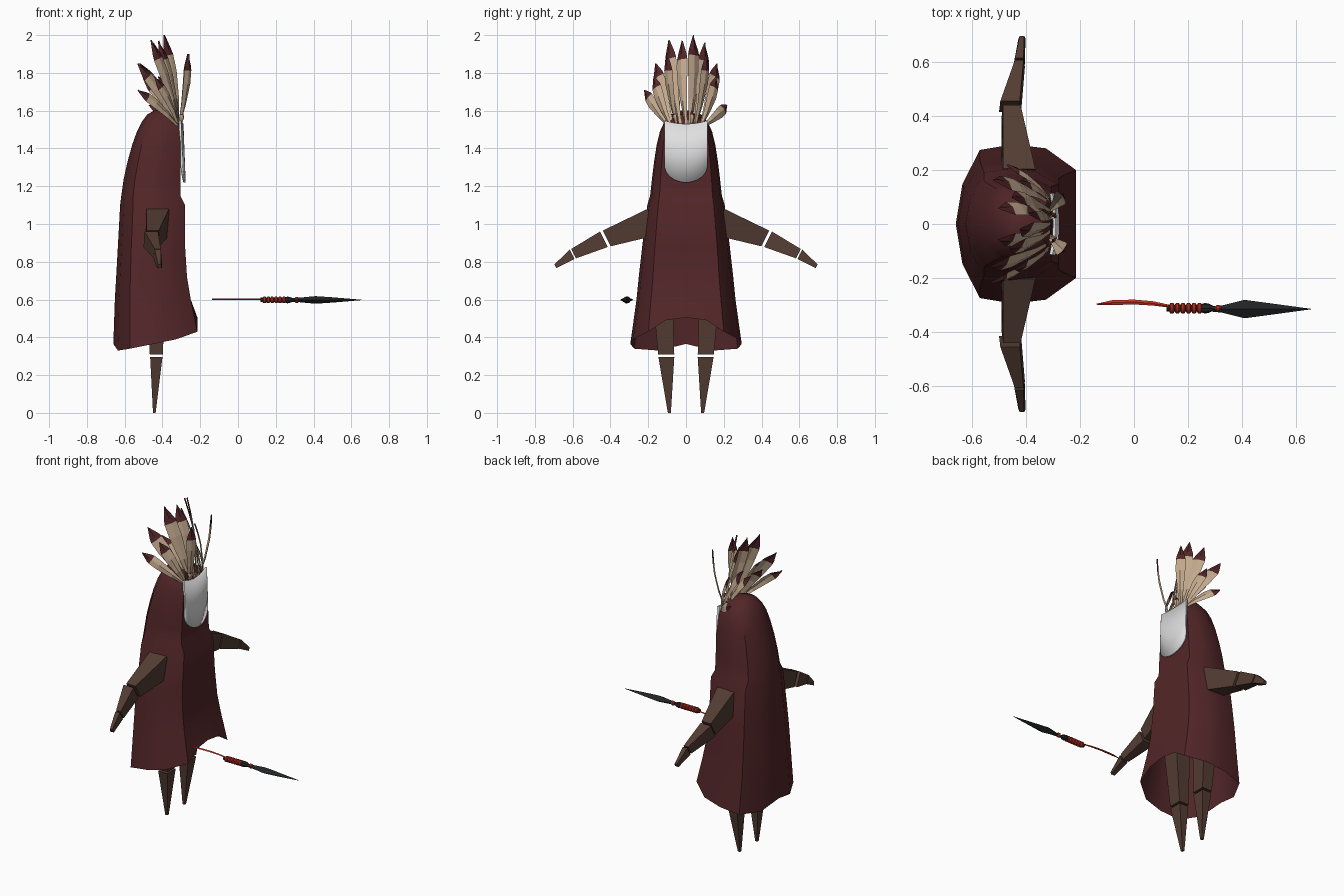
import bpy, bmesh, math
from mathutils import Vector

if "Cube" in bpy.data.objects:
    bpy.data.objects.remove(bpy.data.objects["Cube"])


def material(name, rgb):
    m = bpy.data.materials.new(name)
    m.diffuse_color = (*rgb, 1)
    m.use_nodes = True
    m.node_tree.nodes["Principled BSDF"].inputs["Base Color"].default_value = m.diffuse_color
    return m


MAROON = material("maroon cloth", (0.085, 0.019, 0.021))
WOOD = material("dark brown", (0.085, 0.045, 0.032))
BEIGE = material("feather beige", (0.56, 0.41, 0.28))
GREY = material("mask grey", (0.75, 0.75, 0.75))
BLACK = material("blade black", (0.016, 0.017, 0.018))
RED = material("bright red", (0.62, 0.03, 0.015))
WRAP = material("wrap red", (0.38, 0.022, 0.014))


def make(name, verts, faces, mats, smooth=None, recalc=True):
    me = bpy.data.meshes.new(name)
    me.from_pydata([tuple(v) for v in verts], [], faces)
    for m in mats:
        me.materials.append(m)
    if recalc:
        bm = bmesh.new()
        bm.from_mesh(me)
        bmesh.ops.recalc_face_normals(bm, faces=bm.faces)
        bm.to_mesh(me)
        bm.free()
    ob = bpy.data.objects.new(name, me)
    bpy.context.collection.objects.link(ob)
    if smooth:
        bpy.ops.object.select_all(action='DESELECT')
        ob.select_set(True)
        bpy.context.view_layer.objects.active = ob
        bpy.ops.object.shade_smooth_by_angle(angle=math.radians(smooth))
    return ob


def loft(name, rings, mat, smooth=None, cap_start=True, cap_end=True):
    n = len(rings[0])
    verts = [v for r in rings for v in r]
    faces = [(i * n + j, i * n + (j + 1) % n, (i + 1) * n + (j + 1) % n, (i + 1) * n + j)
             for i in range(len(rings) - 1) for j in range(n)]
    if cap_start:
        faces.append(tuple(range(n))[::-1])
    if cap_end:
        faces.append(tuple(range(len(verts) - n, len(verts))))
    return make(name, verts, faces, [mat], smooth)


# Robe and hood: z, front x, back x, half width, half width of front panel
LEVELS = [
    (None, -0.215, -0.66, 0.295, 0.20), (0.60, -0.25, -0.652, 0.262, 0.185),
    (0.72, -0.27, -0.645, 0.25, 0.175), (0.88, -0.28, -0.636, 0.232, 0.165),
    (1.10, -0.28, -0.624, 0.205, 0.147), (1.15, -0.305, -0.618, 0.19, 0.14),
    (1.24, -0.305, -0.605, 0.18, 0.135), (1.33, -0.305, -0.585, 0.169, 0.128),
    (1.42, -0.305, -0.56, 0.155, 0.12), (1.49, -0.307, -0.535, 0.138, 0.108),
    (1.54, -0.315, -0.51, 0.115, 0.085), (1.58, -0.34, -0.48, 0.08, 0.055),
    (1.60, -0.385, -0.445, 0.03, 0.02)]
HEM = [0.505, 0.49, 0.43, 0.39, 0.365, 0.34, 0.33, 0.365]
rings = []
for z, f, b, w, p in LEVELS:
    d = b - f
    half = [(f, 0), (f, p * 0.55), (f, p), (f + 0.25 * d, w * 0.95), (f + 0.52 * d, w),
            (f + 0.80 * d, w * 0.84 if (z or 0) > 1.1 else w * 0.93),
            (f + 0.945 * d, w * 0.5), (b, 0)]
    pts = [Vector((x, y, HEM[i] if z is None else z)) for i, (x, y) in enumerate(half)]
    rings.append(pts + [Vector((q.x, -q.y, q.z)) for q in pts[-2:0:-1]])
loft("hooded_robe", rings, MAROON, 32, cap_start=False)

# Curved face mask with a rounded chin
N = 20
verts, faces = [], []
for i in range(N + 1):
    u = -math.cos(math.pi * i / N)
    lo = 1.315 - 0.095 * math.sqrt(max(0, 1 - u * u))
    hi = 1.53 + 0.018 * u * u
    for k in range(3):
        z = lo + (hi - lo) * k / 2
        verts.append((-0.277 - 0.012 * u * u - 0.012 * (z - 1.22) / 0.32, 0.115 * u, z))
for i in range(N):
    for k in range(2):
        a = i * 3 + k
        faces.append((a, a + 3, a + 4, a + 1))
mask = make("face_mask", verts, faces, [GREY], 40, recalc=False)
sol = mask.modifiers.new("thickness", 'SOLIDIFY')
sol.thickness = 0.012


# Tapered limb segments, mirrored to both sides
def arm_ring(y, x0, x1, z0, z1, s):
    lean = 0.25 * (z1 - z0)
    return [Vector((x0, s * (y - lean), z0)), Vector((x1, s * (y - lean), z0)),
            Vector((x1 - 0.005, s * (y + lean), z1)), Vector((x0 + 0.005, s * (y + lean), z1))]


def leg_ring(z, x0, x1, y0, y1, s):
    return [Vector((x0, s * y0, z)), Vector((x1, s * y0, z)),
            Vector((x1, s * y1, z)), Vector((x0, s * y1, z))]


ARM = {"upper_arm": [(0.17, -0.49, -0.36, 0.945, 1.08), (0.42, -0.49, -0.415, 0.882, 0.965)],
       "forearm": [(0.435, -0.50, -0.418, 0.878, 0.96), (0.595, -0.446, -0.404, 0.818, 0.868)],
       "hand": [(0.603, -0.446, -0.404, 0.815, 0.864), (0.692, -0.428, -0.402, 0.766, 0.786)]}
LEG = {"thigh": [(0.75, -0.49, -0.38, 0.075, 0.19), (0.308, -0.467, -0.398, 0.062, 0.147)],
       "shin": [(0.295, -0.465, -0.40, 0.062, 0.146), (0.0, -0.45, -0.436, 0.08, 0.096)]}
for s, side in ((1, "left"), (-1, "right")):
    for part, ends in ARM.items():
        loft(f"{side}_{part}", [arm_ring(*e, s) for e in ends], WOOD)
    for part, ends in LEG.items():
        loft(f"{side}_{part}", [leg_ring(*e, s) for e in ends], WOOD)


# Feather headdress: base y, tip position, width
FEATHERS = [
    (0.02, -0.39, 0.04, 2.00, 0.08), (-0.03, -0.46, -0.09, 1.975, 0.08),
    (0.05, -0.45, 0.10, 1.96, 0.08), (0.0, -0.42, -0.02, 1.97, 0.075),
    (-0.07, -0.53, -0.16, 1.85, 0.08), (0.08, -0.52, 0.165, 1.85, 0.08),
    (-0.09, -0.53, -0.22, 1.71, 0.06), (0.09, -0.47, 0.22, 1.63, 0.06),
    (-0.05, -0.26, -0.10, 1.90, 0.06), (0.05, -0.265, 0.11, 1.90, 0.06),
    (-0.08, -0.44, -0.17, 1.78, 0.065), (0.08, -0.42, 0.16, 1.78, 0.065),
    (-0.03, -0.50, -0.06, 1.77, 0.07), (0.03, -0.50, 0.06, 1.77, 0.07),
    (-0.04, -0.30, -0.06, 1.60, 0.03), (0.02, -0.30, 0.03, 1.60, 0.03)]
# along, half width fraction, bend
SHAPE = [(0, 0.18), (0.3, 0.6), (0.6, 0.95), (0.78, 0.95), (0.84, 0.78), (1, 0.02)]
for n, (by, tx, ty, tz, w) in enumerate(FEATHERS):
    base, tip = Vector((-0.312, by, 1.515)), Vector((tx, ty, tz))
    d = tip - base
    out = Vector((0.75, 0.65 if ty > 0 else -0.65, 0.2))
    side = d.cross(out).normalized()
    nrm = side.cross(d).normalized()
    verts, faces = [], []
    for t, h in SHAPE:
        c = base + d * t + nrm * (0.018 * math.sin(math.pi * t))
        verts += [c - side * h * w / 2 - nrm * 0.004, c + nrm * 0.004,
                  c + side * h * w / 2 - nrm * 0.004]
    for i in range(len(SHAPE) - 1):
        for k in range(2):
            a = i * 3 + k
            faces.append((a, a + 1, a + 4, a + 3))
    ob = make(f"feather_{n + 1}", verts, faces, [BEIGE, MAROON])
    for p in ob.data.polygons:      # dark tip
        p.material_index = 1 if p.index >= 6 else 0


# Dagger lying along x
def rod(name, stations, mat, sides, y=-0.312, z=0.598, smooth=None):
    return loft(name, [[Vector((x, y + ry * math.cos(2 * math.pi * j / sides),
                                z + rz * math.sin(2 * math.pi * j / sides)))
                        for j in range(sides)] for x, ry, rz in stations], mat, smooth)


rod("dagger_blade", [(0.29, 0.010, 0.010), (0.325, 0.013, 0.012), (0.41, 0.034, 0.020),
                     (0.50, 0.022, 0.014), (0.655, 0.001, 0.001)], BLACK, 4, y=-0.315)
rod("dagger_guard", [(0.245, 0.013, 0.013), (0.262, 0.02, 0.018), (0.28, 0.016, 0.014),
                     (0.295, 0.008, 0.008)], BLACK, 8)
rod("dagger_grip", [(0.12, 0.012, 0.012), (0.25, 0.012, 0.012)], BLACK, 8)
for i in range(6):
    x = 0.131 + i * 0.0205
    rod(f"grip_wrap_{i + 1}", [(x, 0.013, 0.013), (x + 0.004, 0.020, 0.018),
                               (x + 0.014, 0.020, 0.018), (x + 0.019, 0.013, 0.013)],
        WRAP, 10, smooth=40)
rod("dagger_bead", [(0.300, 0.006, 0.010), (0.306, 0.012, 0.016), (0.316, 0.012, 0.016),
                    (0.322, 0.006, 0.010)], RED, 8)
# Red ribbon trailing from the grip
ribbon = [(-0.138, -0.297, 0.002), (-0.08, -0.291, 0.009), (0.0, -0.289, 0.009),
          (0.07, -0.294, 0.008), (0.135, -0.305, 0.005)]
loft("ribbon", [[Vector((x, y - h, 0.601)), Vector((x, y, 0.597)),
                 Vector((x, y + h, 0.601)), Vector((x, y, 0.605))] for x, y, h in ribbon], RED)
